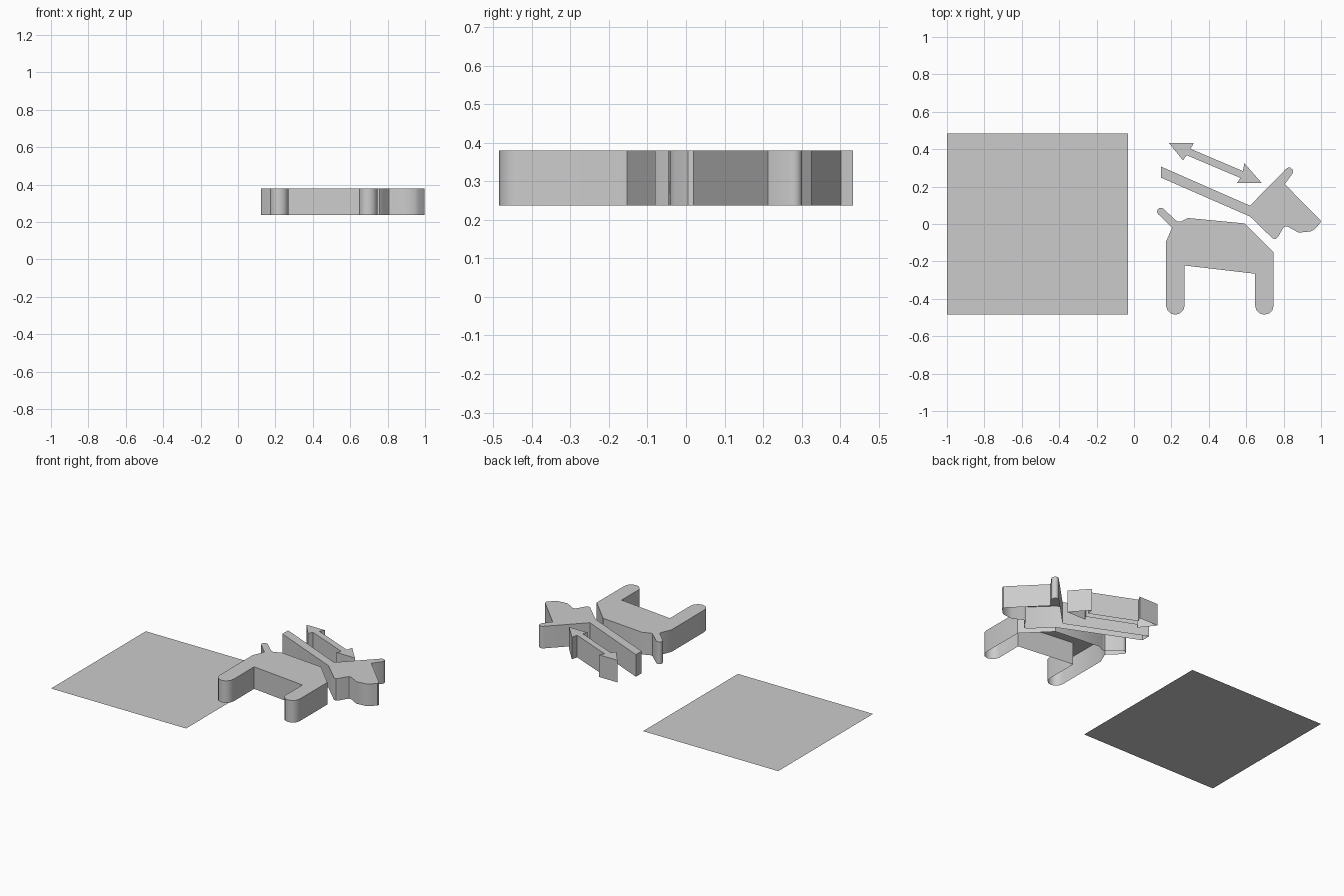
import bpy, bmesh
from math import cos, sin, pi

if "Cube" in bpy.data.objects:
    bpy.data.objects.remove(bpy.data.objects["Cube"])

Z0, Z1 = 0.237, 0.38


def arc(cx, cy, r, a0, a1, n=6):
    """Points along an arc, angles in degrees."""
    return [(cx + r * cos((a0 + (a1 - a0) * i / n) * pi / 180),
             cy + r * sin((a0 + (a1 - a0) * i / n) * pi / 180)) for i in range(n + 1)]


def slab(name, pts):
    """Outline (counter-clockwise) raised into a cap with walls, open underneath."""
    bm = bmesh.new()
    top = [bm.verts.new((x, y, Z1)) for x, y in pts]
    low = [bm.verts.new((x, y, Z0)) for x, y in pts]
    bm.faces.new(top)
    for i in range(len(pts)):
        j = (i + 1) % len(pts)
        bm.faces.new((low[i], low[j], top[j], top[i]))
    finish(name, bm)


def finish(name, bm):
    me = bpy.data.meshes.new(name)
    bm.to_mesh(me)
    bm.free()
    ob = bpy.data.objects.new(name, me)
    bpy.context.collection.objects.link(ob)
    bpy.context.view_layer.objects.active = ob
    bpy.ops.object.select_all(action='DESELECT')
    ob.select_set(True)
    bpy.ops.object.shade_smooth_by_angle(angle=0.65)


# Flat square sheet on the ground
bm = bmesh.new()
bm.faces.new([bm.verts.new((x, y, 0)) for x, y in
              ((-1, -0.485), (-0.032, -0.485), (-0.032, 0.485), (-1, 0.485))])
finish("ground_sheet", bm)

# Animal body with two round-footed legs and a stubby tail
body = arc(0.221, -0.435, 0.05, 180, 360)
body += [(0.271, -0.222), (0.648, -0.266)]
body += arc(0.697, -0.435, 0.05, 180, 360)
body += [(0.747, -0.153), (0.592, 0.003), (0.288, 0.032), (0.25, 0.013), (0.23, 0.014)]
body += arc(0.143, 0.067, 0.02, 50, 225, 5)
body += [(0.203, -0.02), (0.171, -0.095)]
slab("animal_body", body)

# Head with ear, snout and long neck bar
head = [(0.144, 0.248), (0.62, 0.04), (0.742, -0.078), (0.757, -0.08), (0.772, -0.067),
        (0.795, -0.025), (0.806, -0.014), (0.822, -0.014), (0.88, -0.046), (0.945, -0.04),
        (0.965, -0.028), (0.996, 0.005), (0.997, 0.02), (0.806, 0.213), (0.848, 0.27)]
head += arc(0.829, 0.281, 0.021, 0, 140, 4)
head += [(0.62, 0.098), (0.144, 0.307)]
slab("animal_head", head)

# Double-headed arrow
slab("double_arrow", [(0.187, 0.433), (0.262, 0.34), (0.281, 0.368), (0.569, 0.246),
                      (0.55, 0.218), (0.684, 0.218), (0.59, 0.325), (0.582, 0.283),
                      (0.302, 0.402), (0.32, 0.433)])
